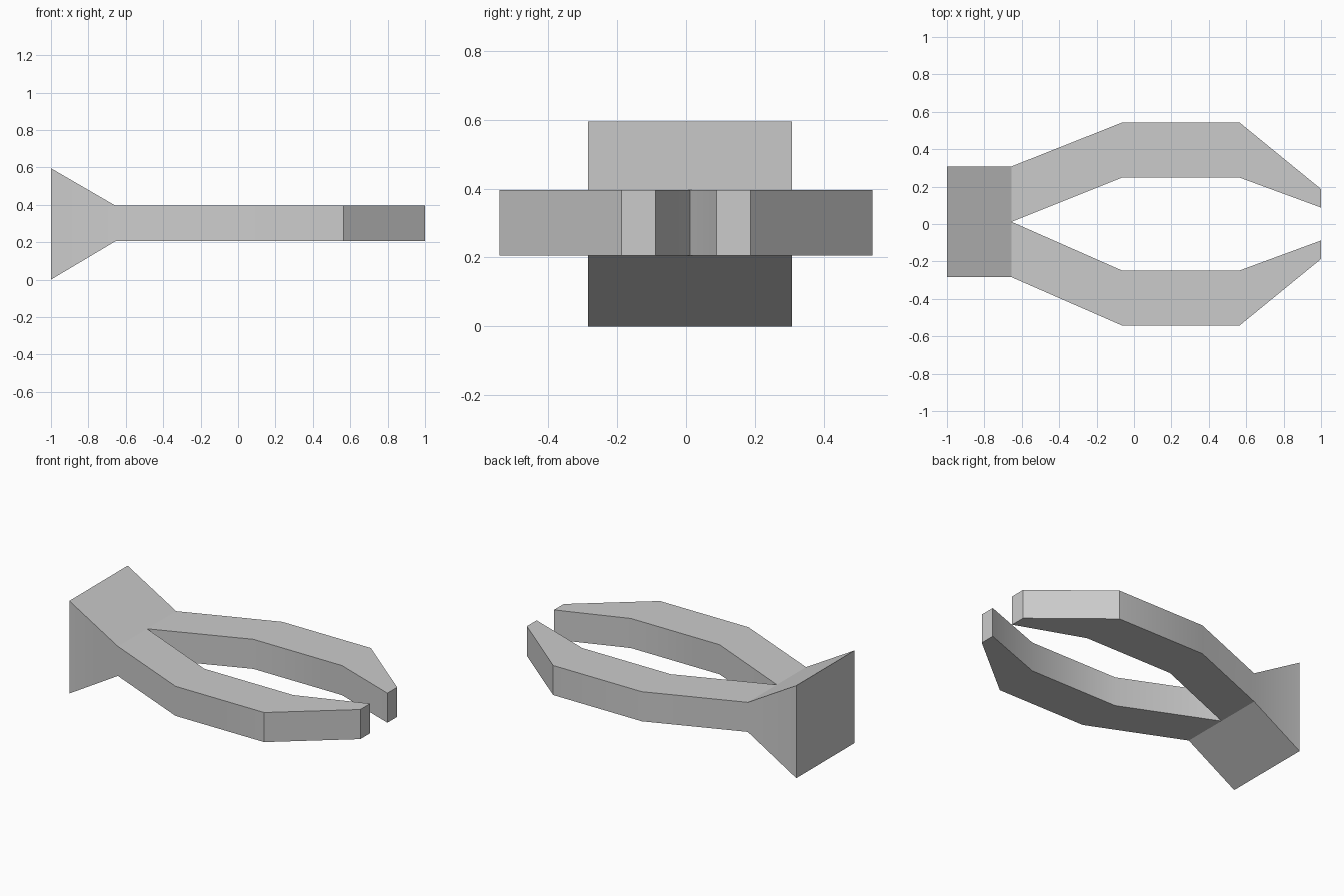
import bpy
import bmesh

cube = bpy.data.objects.get("Cube")
if cube:
    bpy.data.objects.remove(cube, do_unlink=True)

grey = bpy.data.materials.new("plain grey")
grey.use_nodes = True
colour = (0.6, 0.6, 0.6, 1)
grey.diffuse_color = colour
grey.node_tree.nodes["Principled BSDF"].inputs["Base Color"].default_value = colour

MID = 0.012            # centre line of the mounting plate
HALF = 0.296           # half width of the mounting plate
LOW, HIGH = 0.205, 0.395

bm = bmesh.new()


def section(x, inner, outer, low=LOW, high=HIGH):
    """Rectangular cross-section: inner low, outer low, outer high, inner high."""
    return [bm.verts.new(p) for p in ((x, inner, low), (x, outer, low),
                                      (x, outer, high), (x, inner, high))]


def bridge(a, b, sides):
    for i in sides:
        j = (i + 1) % 4
        bm.faces.new((a[i], a[j], b[j], b[i]))


# Flared mount and one bent jaw on each side, welded along the centre line
for side in (-1, 1):
    edge = MID + side * HALF
    plate = section(-1, MID, edge, 0, 0.595)
    neck = section(-0.655, MID, edge)
    jaw = [neck] + [section(x, side * inner, side * outer) for x, inner, outer in
                    ((-0.065, 0.248, 0.542), (0.565, 0.248, 0.542), (1, 0.088, 0.187))]
    bm.faces.new(plate)
    bridge(plate, neck, range(3))
    for a, b in zip(jaw, jaw[1:]):
        bridge(a, b, range(4))
    bm.faces.new(jaw[-1])

bmesh.ops.remove_doubles(bm, verts=bm.verts[:], dist=0.0005)
bmesh.ops.recalc_face_normals(bm, faces=bm.faces[:])
mesh = bpy.data.meshes.new("gripper_jaws")
bm.to_mesh(mesh)
bm.free()
mesh.materials.append(grey)
gripper = bpy.data.objects.new("gripper_jaws", mesh)
bpy.context.collection.objects.link(gripper)

# Soft shading over the shallow bends only
bpy.context.view_layer.objects.active = gripper
gripper.select_set(True)
bpy.ops.object.shade_smooth_by_angle(angle=0.5236)
